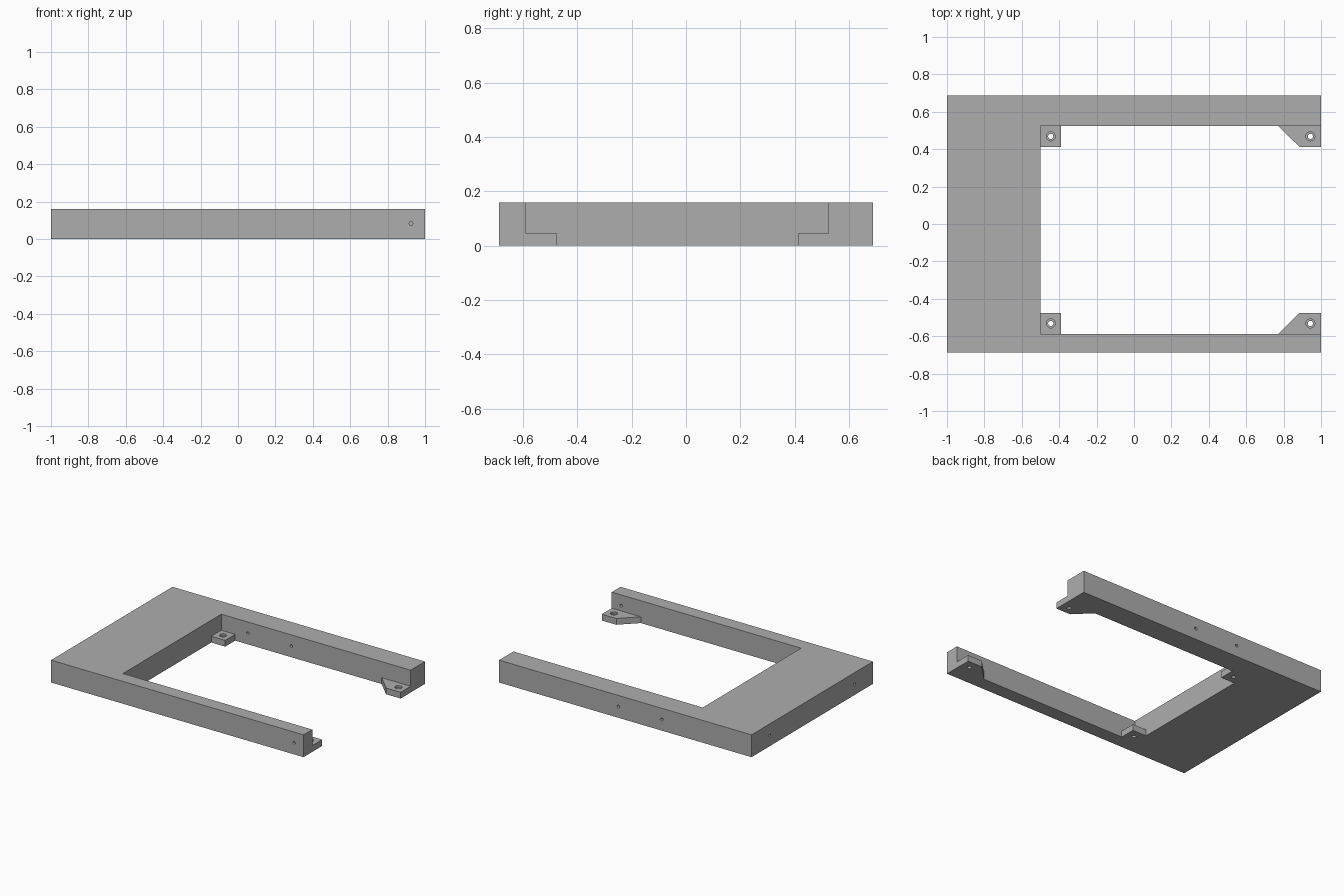
import bpy
import bmesh
from mathutils import Matrix, Vector

if "Cube" in bpy.data.objects:
    bpy.data.objects.remove(bpy.data.objects["Cube"], do_unlink=True)

HEIGHT, TAB_TOP = 0.16, 0.045
BACK, BACK_IN = 0.687, 0.525
FRONT, FRONT_IN = -0.687, -0.588
INNER_X = -0.5

grey = bpy.data.materials.new("plain grey")
grey.use_nodes = True
grey.diffuse_color = (0.42, 0.42, 0.42, 1)
grey.node_tree.nodes["Principled BSDF"].inputs["Base Color"].default_value = grey.diffuse_color


def add_object(name, bm):
    bmesh.ops.recalc_face_normals(bm, faces=bm.faces)
    mesh = bpy.data.meshes.new(name)
    bm.to_mesh(mesh)
    bm.free()
    mesh.materials.append(grey)
    obj = bpy.data.objects.new(name, mesh)
    bpy.context.collection.objects.link(obj)
    return obj


def prism(name, outline, height):
    bm = bmesh.new()
    face = bm.faces.new([bm.verts.new((x, y, 0)) for x, y in outline])
    top = bmesh.ops.extrude_face_region(bm, geom=[face])["geom"]
    verts = [v for v in top if isinstance(v, bmesh.types.BMVert)]
    bmesh.ops.translate(bm, verts=verts, vec=(0, 0, height))
    return add_object(name, bm)


def drill(target, centre, axis, radius, length):
    """Cut a round hole along the axis, centred on the given point."""
    bm = bmesh.new()
    turn = Vector((0, 0, 1)).rotation_difference(Vector(axis)).to_matrix().to_4x4()
    bmesh.ops.create_cone(bm, cap_ends=True, segments=24, radius1=radius,
                          radius2=radius, depth=length,
                          matrix=Matrix.Translation(centre) @ turn)
    cutter = add_object("hole_cutter", bm)
    cutter.hide_render = True
    mod = target.modifiers.new("hole", "BOOLEAN")
    mod.operation, mod.solver, mod.object = "DIFFERENCE", "EXACT", cutter
    bpy.context.view_layer.objects.active = target
    bpy.ops.object.modifier_apply(modifier=mod.name)
    bpy.data.objects.remove(cutter, do_unlink=True)


# U-shaped frame: wide end plate with a thick back rail and a thin front rail
frame = prism("frame", [(-1, FRONT), (1, FRONT), (1, FRONT_IN), (INNER_X, FRONT_IN),
                        (INNER_X, BACK_IN), (1, BACK_IN), (1, BACK), (-1, BACK)], HEIGHT)

# Side holes through the rails, and blind holes in the wide end
for x in (-0.29, 0.055):
    drill(frame, (x, 0.606, 0.08), (0, 1, 0), 0.01, 0.3)
drill(frame, (0.925, -0.637, 0.083), (0, 1, 0), 0.01, 0.2)
for y in (-0.48, 0.48):
    drill(frame, (-1, y, 0.075), (1, 0, 0), 0.01, 0.3)

# Mounting tabs with counterbored screw holes
for side, wall, free in (("back", BACK_IN, 0.412), ("front", -0.475, FRONT_IN)):
    low, high = free, wall
    hole_y = (low + high) / 2
    rail_y, tip_y = (high, low) if side == "back" else (low, high)
    square = [(INNER_X, low), (-0.39, low), (-0.39, high), (INNER_X, high)]
    # The chamfered end tabs are wider where they meet the rail
    chamfered = [(0.77, rail_y), (0.885, tip_y), (1, tip_y), (1, rail_y)]
    for kind, outline, hole_x in (("inner", square, -0.445), ("end", chamfered, 0.943)):
        tab = prism(f"{side}_{kind}_tab", outline, TAB_TOP)
        drill(tab, (hole_x, hole_y, TAB_TOP / 2), (0, 0, 1), 0.014, 0.1)
        drill(tab, (hole_x, hole_y, TAB_TOP), (0, 0, 1), 0.024, 0.03)
